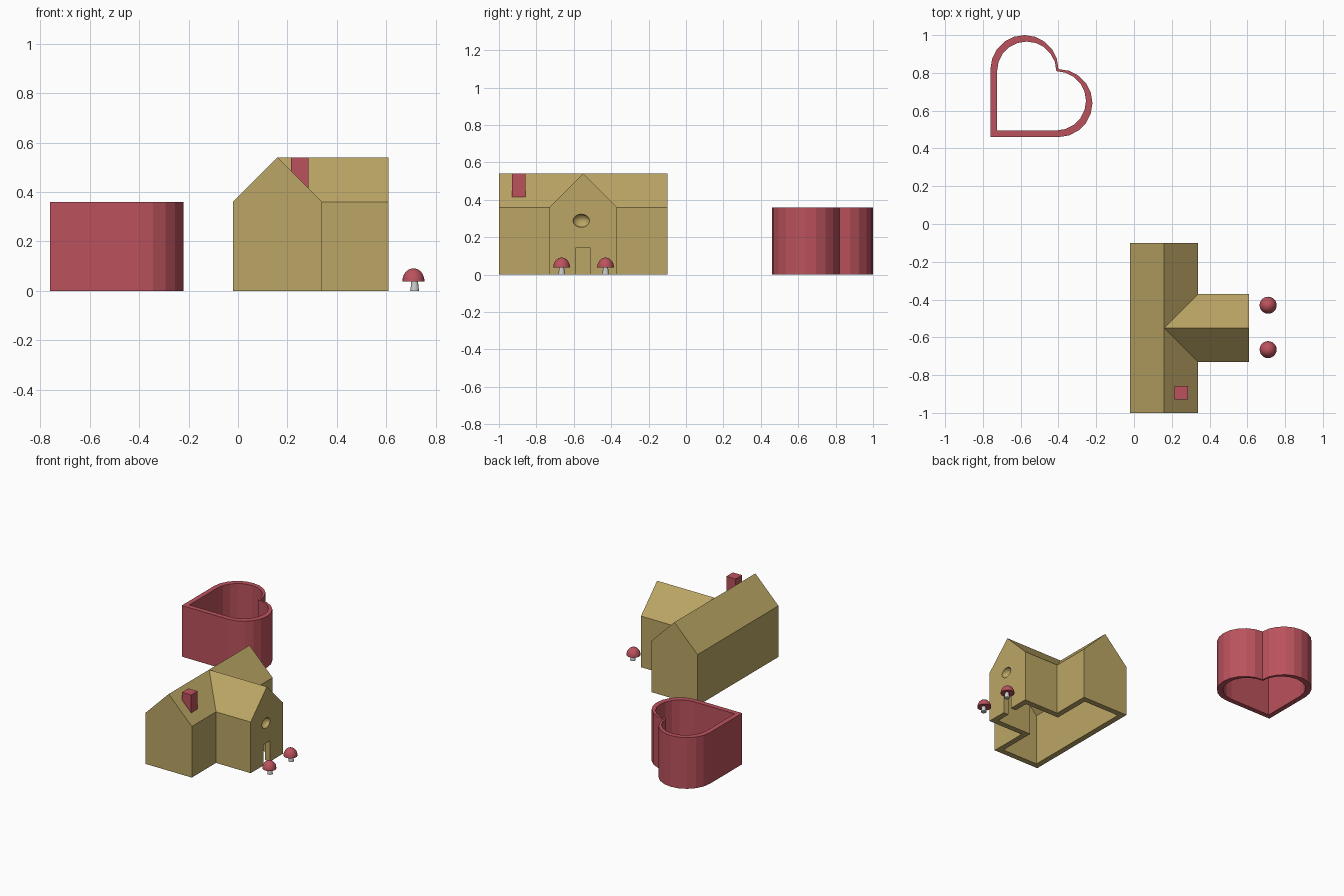
import bpy, bmesh, math
from mathutils import Vector

if "Cube" in bpy.data.objects:
    bpy.data.objects.remove(bpy.data.objects["Cube"])

def material(name, color):
    m = bpy.data.materials.new(name)
    m.diffuse_color = color
    m.use_nodes = True
    m.node_tree.nodes["Principled BSDF"].inputs["Base Color"].default_value = m.diffuse_color
    return m

TAN = material("tan", (0.50, 0.38, 0.13, 1))
RED = material("red", (0.50, 0.085, 0.11, 1))

def finish(bm, name, mat=None):
    bmesh.ops.recalc_face_normals(bm, faces=bm.faces)
    me = bpy.data.meshes.new(name)
    bm.to_mesh(me)
    bm.free()
    ob = bpy.data.objects.new(name, me)
    bpy.context.collection.objects.link(ob)
    if mat:
        me.materials.append(mat)
    return ob

def prism(name, points, offset, mat=None):
    """Extrude a planar outline of 3D points along an offset."""
    bm = bmesh.new()
    face = bm.faces.new([bm.verts.new(p) for p in points])
    ext = bmesh.ops.extrude_face_region(bm, geom=[face], use_keep_orig=True)
    moved = [g for g in ext["geom"] if isinstance(g, bmesh.types.BMVert)]
    bmesh.ops.translate(bm, verts=moved, vec=Vector(offset))
    return finish(bm, name, mat)

def boolean(target, tool, operation):
    mod = target.modifiers.new(operation, 'BOOLEAN')
    mod.operation, mod.object, mod.solver = operation, tool, 'EXACT'
    bpy.context.view_layer.objects.active = target
    bpy.ops.object.modifier_apply(modifier=mod.name)
    bpy.data.objects.remove(tool)

def lathe(name, profile, center, steps, mat=None):
    bm = bmesh.new()
    vs = [bm.verts.new((r, 0, z)) for r, z in profile]
    es = [bm.edges.new(pair) for pair in zip(vs, vs[1:])]
    bmesh.ops.spin(bm, geom=vs + es, cent=(0, 0, 0), axis=(0, 0, 1),
                   angle=2 * math.pi, steps=steps)
    bmesh.ops.remove_doubles(bm, verts=bm.verts, dist=1e-5)
    bmesh.ops.translate(bm, verts=bm.verts, vec=Vector(center))
    ob = finish(bm, name, mat)
    bpy.ops.object.select_all(action='DESELECT')
    ob.select_set(True)
    bpy.context.view_layer.objects.active = ob
    bpy.ops.object.shade_smooth_by_angle(angle=math.radians(35))
    return ob

# House: two crossing gabled blocks, hollow and open underneath
MX, WY, EAVE, HALF, T = 0.16, -0.55, 0.36, 0.18, 0.04

def gable(half, bottom):
    return [(-half, bottom), (half, bottom), (half, EAVE), (0, EAVE + half), (-half, EAVE)]

def main_block(name, half, bottom, inset, mat=None):
    pts = [(MX + a, -1 + inset, z) for a, z in gable(half, bottom)]
    return prism(name, pts, (0, 0.9 - 2 * inset, 0), mat)

def wing_block(name, half, bottom, inset, mat=None):
    pts = [(MX, WY + a, z) for a, z in gable(half, bottom)]
    return prism(name, pts, (0.45 - inset, 0, 0), mat)

house = main_block("house", HALF, 0, 0, TAN)
boolean(house, wing_block("wing", HALF, 0, 0, TAN), 'UNION')
cavity = main_block("cavity", HALF - T, -0.1, T, TAN)
boolean(cavity, wing_block("wing_cavity", HALF - T, -0.1, T, TAN), 'UNION')
boolean(house, cavity, 'DIFFERENCE')

# Doorway
door = [(0.53, -0.587, -0.05), (0.53, -0.514, -0.05), (0.53, -0.514, 0.146), (0.53, -0.587, 0.146)]
boolean(house, prism("door", door, (0.15, 0, 0), TAN), 'DIFFERENCE')

# Round window hollow
bm = bmesh.new()
bmesh.ops.create_uvsphere(bm, u_segments=20, v_segments=12, radius=1)
bmesh.ops.scale(bm, verts=bm.verts, vec=(0.035, 0.044, 0.035))
bmesh.ops.translate(bm, verts=bm.verts, vec=(0.61, -0.56, 0.288))
boolean(house, finish(bm, "window", TAN), 'DIFFERENCE')

# Chimney, its foot cut along the roof slope
x0, x1, y0 = 0.214, 0.286, -0.93
prism("chimney", [(x0, y0, 0.54), (x1, y0, 0.54), (x1, y0, 0.70 - x1), (x0, y0, 0.70 - x0)],
      (0, 0.072, 0), RED)

# Heart-shaped open ring: a square with two half circles
def heart_outline(x, y, side):
    r, n = side / 2, 10
    pts = [(x, y)]
    pts += [(x + side + r * math.sin(math.pi * i / n), y + r - r * math.cos(math.pi * i / n))
            for i in range(n + 1)]
    pts += [(x + r + r * math.cos(math.pi * i / n), y + side + r * math.sin(math.pi * i / n))
            for i in range(1, n + 1)]
    return pts

bm = bmesh.new()
outlines = (heart_outline(-0.76, 0.46, 0.36), heart_outline(-0.725, 0.495, 0.314))
loops = [[bm.verts.new((x, y, z)) for x, y in o] for o in outlines for z in (0, 0.36)]
for a, b in ((0, 1), (1, 3), (3, 2), (2, 0)):
    A, B = loops[a], loops[b]
    for i in range(len(A)):
        j = (i + 1) % len(A)
        bm.faces.new((A[i], A[j], B[j], B[i]))
finish(bm, "heart_ring", RED)

# Two mushrooms
dome = [(0, 0.037)] + [(0.045 * math.cos(a), 0.037 + 0.054 * math.sin(a))
                       for a in (math.pi / 2 * i / 8 for i in range(8))] + [(0, 0.091)]
stem = [(0, 0), (0.018, 0), (0.0155, 0.018), (0.0135, 0.039), (0, 0.039)]
for tag, y in (("left", -0.665), ("right", -0.43)):
    lathe("mushroom_cap_" + tag, dome, (0.71, y, 0), 24, RED)
    lathe("mushroom_stem_" + tag, stem, (0.715, y, 0), 16)
